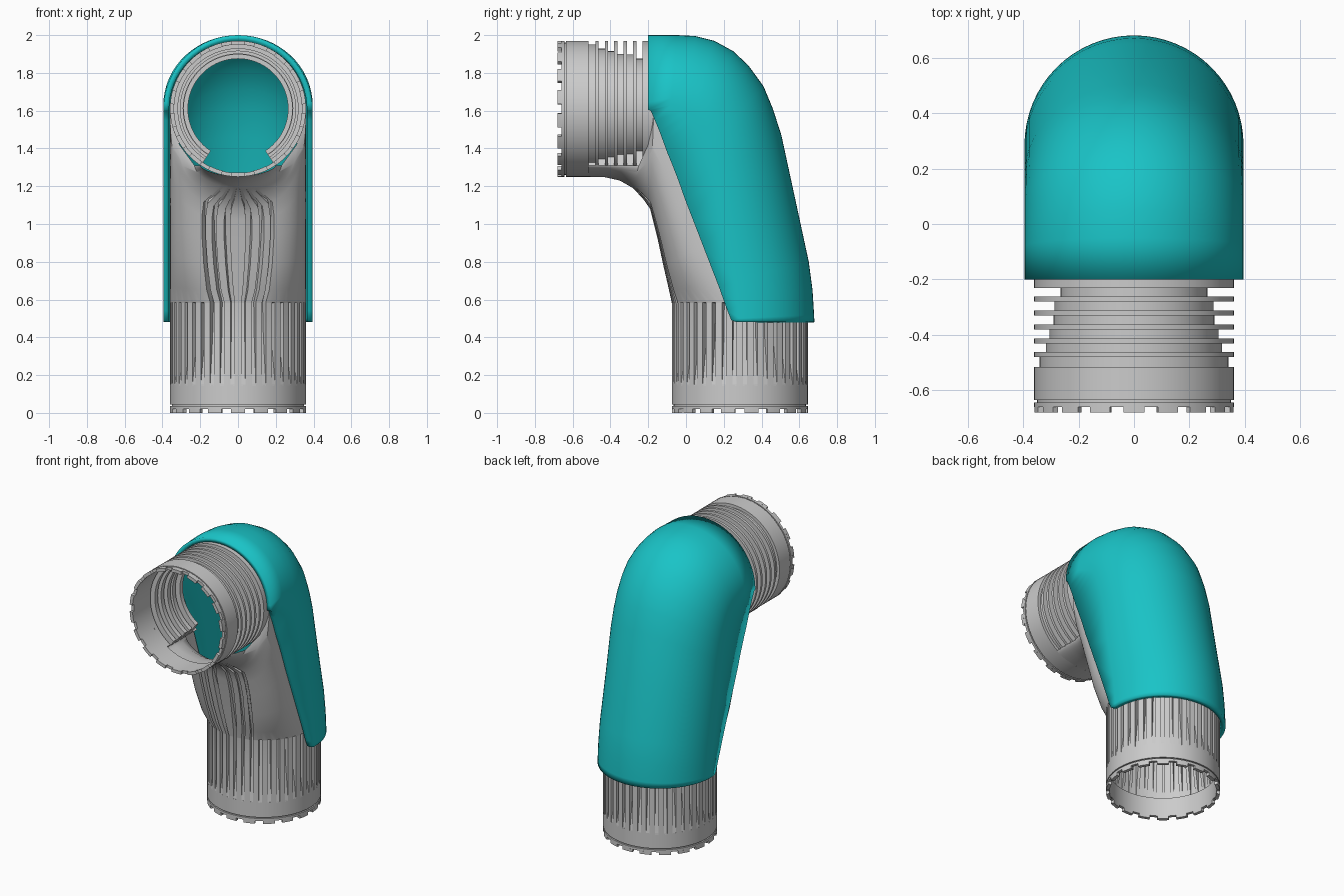
import bpy, bmesh, math

if "Cube" in bpy.data.objects:
    bpy.data.objects.remove(bpy.data.objects["Cube"])

R, YC, ZC = 0.36, 0.285, 1.61   # pipe radius, lower pipe y centre, upper pipe z centre


def make(name, grids, caps=()):
    """Mesh from grids of points (list of rows) plus optional n-gon caps."""
    bm = bmesh.new()
    for rows in grids:
        vs = [[bm.verts.new(p) for p in row] for row in rows]
        for a, b in zip(vs, vs[1:]):
            for j in range(len(a) - 1):
                bm.faces.new((a[j], b[j], b[j + 1], a[j + 1]))
    for cap in caps:
        bm.faces.new([bm.verts.new(p) for p in cap])
    bmesh.ops.remove_doubles(bm, verts=bm.verts, dist=1e-5)
    bmesh.ops.dissolve_degenerate(bm, edges=bm.edges, dist=1e-5)
    me = bpy.data.meshes.new(name)
    bm.to_mesh(me)
    bm.free()
    ob = bpy.data.objects.new(name, me)
    bpy.context.collection.objects.link(ob)
    bpy.ops.object.select_all(action='DESELECT')
    ob.select_set(True)
    bpy.context.view_layer.objects.active = ob
    bpy.ops.object.shade_smooth_by_angle(angle=math.radians(35))
    return ob


def upper(r, h, a):
    return (r * math.sin(a), h, ZC - r * math.cos(a))


def lower(r, h, a):
    return (r * math.sin(a), YC - r * math.cos(a), h)


def lathe(place, prof, a0=0, a1=360, steps=64):
    angs = [math.radians(a0 + (a1 - a0) * k / steps) for k in range(steps + 1)]
    return [[place(r, h, a) for a in angs] for r, h in prof]


def ends(place, prof, a0, a1):
    return [[place(r, h, math.radians(a)) for r, h in prof] for a in (a0, a1)]


# End collars with a thin seam and a ring of teeth
def collar(name, place, start, sgn, length):
    h = lambda d: start + sgn * d
    prof = [(R, h(length)), (R, h(.045)), (.35, h(.045)), (.35, h(.037)), (R, h(.037)),
            (R, h(.02)), (.34, h(.02)), (.34, h(length)), (R, h(length))]
    make(name, [lathe(place, prof)])
    tooth = [(R, h(.02)), (R, h(0)), (.338, h(0)), (.338, h(.02))]
    grids, caps = [], []
    for k in range(18):
        a0, a1 = k * 20 - 6, k * 20 + 6
        grids.append(lathe(place, tooth, a0, a1, 4))
        caps += ends(place, tooth, a0, a1)
    make(name + "_teeth", grids, caps)


collar("lower_collar", lower, 0, 1, .15)
collar("upper_collar", upper, -.68, 1, .165)

# Bellows: stepped grooves around the upper pipe, open at the underside
A0, A1 = 33, 327
cores = [.34, .318, .305, .29, .287, .265]
grids, caps = [], []
for k, core in enumerate(cores):
    y0 = -.515 if k == 0 else -.512 + .05 * k
    y1 = -.48 + .05 * k
    y2 = -.462 + .05 * k if k < 5 else -.17
    groove = [(R, y0), (core, y0), (core, y1), (R, y1)]
    grids += [lathe(upper, groove, A0, A1, 56), lathe(upper, [(R, y1), (R, y2)], A0, A1, 56)]
    caps += ends(upper, groove, A0, A1)
make("bellows", grids, caps)


# Fluted pipe body: open sections from the rear edge around the front
def samples():
    out = []
    for k in range(20):
        t = -90 + 9 * k
        mid = abs(t + 4.5) < 30
        out += [(t, 0, mid), (t + 2.8, 0, mid), (t + 2.8, 1, mid),
                (t + 6.2, 1, mid), (t + 6.2, 0, mid)]
    return out + [(90, 0, False)]


def section(I, E, w, n, d_mid, d_side):
    row = []
    for t, slot, mid in samples():
        s, c = math.sin(math.radians(t)), max(0, math.cos(math.radians(t)))
        k = 1 - slot * (d_mid if mid else d_side)
        x = w * k * math.copysign(abs(s) ** (2 / n), s)
        f = k * c ** (2 / n)
        row.append((x, E[0] + (I[0] - E[0]) * f, E[1] + (I[1] - E[1]) * f))
    return row


# front point, edge point, half width, squareness, middle and side flute depth
body = [
    ((-.515, 1.25), (-.515, 1.31), .20, 1.6, 0, 0),
    ((-.43, 1.248), (-.42, 1.31), .20, 1.6, 0, 0),
    ((-.35, 1.23), (-.34, 1.31), .20, 1.6, 0, 0),
    ((-.28, 1.19), (-.25, 1.31), .23, 1.8, 0, 0),
    ((-.225, 1.13), (-.20, 1.42), .31, 2.2, .02, 0),
    ((-.19, 1.08), (-.17, 1.61), R, 2.6, .05, 0),
    ((-.175, 1.02), (-.07, 1.43), R, 2.8, .08, 0),
    ((-.15, .92), (.03, 1.17), R, 2.8, .11, 0),
    ((-.12, .78), (.12, .90), R, 2.6, .12, 0),
    ((-.09, .65), (.22, .68), R, 2.3, .12, 0),
    ((-.076, .585), (YC, .585), R, 2, .12, 0),
    ((-.075, .58), (YC, .58), R, 2, .12, .13),
    ((-.075, .40), (YC, .40), R, 2, .09, .11),
    ((-.075, .145), (YC, .145), R, 2, 0, 0),
]
make("pipe_body", [[section(*b) for b in body]])

# Rear half of the lower pipe, fluted, tucked under the shell
rear = [(.60, 0), (.585, 0), (.58, .13), (.40, .11), (.145, 0)]
make("pipe_rear", [[section((.645, z), (YC, z), -R, 2, d, d) for z, d in rear]])

# Coloured elbow shell: crest point, side centre, front edge (y, z)
W = .395
shell = [
    ((-.20, 2.0), (-.20, 1.68), (-.19, 1.61)),
    ((-.05, 2.0), (-.08, 1.63), (-.165, 1.55)),
    ((.05, 1.995), (-.01, 1.60), (-.14, 1.49)),
    ((.15, 1.97), (.03, 1.58), (-.12, 1.435)),
    ((.25, 1.915), (.07, 1.55), (-.10, 1.38)),
    ((.33, 1.84), (.10, 1.50), (-.075, 1.32)),
    ((.41, 1.73), (.13, 1.42), (-.04, 1.23)),
    ((.46, 1.61), (.155, 1.34), (-.005, 1.13)),
    ((.505, 1.47), (.175, 1.24), (.03, 1.04)),
    ((.57, 1.17), (.21, 1.0), (.09, .885)),
    ((.65, .80), (.265, .70), (.175, .665)),
    ((.67, .65), (.28, .57), (.22, .54)),
    ((.678, .52), (.285, .50), (.24, .49)),
    ((.68, .48), (.285, .48), (.27, .48)),
]
shell[0] = ((-.20, 2.0), (-.20, 1.605), (-.187, 1.60))
rows = []
for O, C, E in shell:
    row = [(W, *E)]
    for k in range(33):
        a = math.pi * k / 32
        s = math.sin(a)
        row.append((W * math.cos(a), C[0] + (O[0] - C[0]) * s, C[1] + (O[1] - C[1]) * s))
    rows.append(row + [(-W, *E)])
cover = make("elbow_shell", [rows])
thick = cover.modifiers.new("thickness", 'SOLIDIFY')
thick.thickness, thick.offset = .03, -1
teal = bpy.data.materials.new("teal")
teal.diffuse_color = (.01, .55, .57, 1)
teal.use_nodes = True
teal.node_tree.nodes["Principled BSDF"].inputs["Base Color"].default_value = teal.diffuse_color
cover.data.materials.append(teal)
